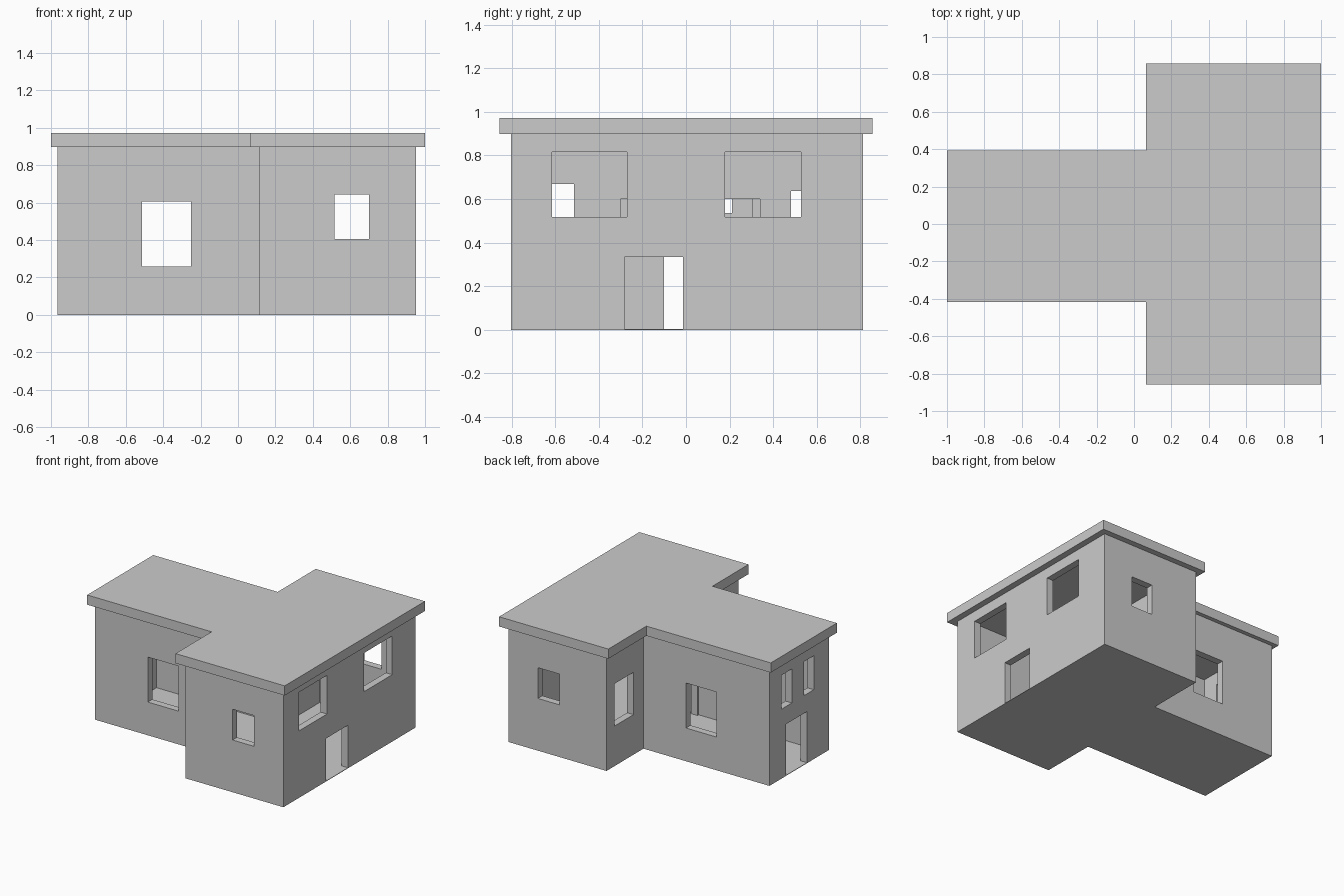
import bpy, bmesh

if "Cube" in bpy.data.objects:
    bpy.data.objects.remove(bpy.data.objects["Cube"])

WALL_TOP, ROOF_TOP, FLOOR = 0.898, 0.973, 0.004
T = 0.055                      # wall thickness
BX0, BX1, BY0, BY1 = 0.112, 0.951, -0.803, 0.812     # main block outline
WX0, WY0, WY1 = -0.966, -0.37, 0.36                  # wing outline


def box(name, x0, x1, y0, y1, z0, z1):
    bm = bmesh.new()
    bmesh.ops.create_cube(bm, size=1)
    for v in bm.verts:
        v.co = (x1 if v.co.x > 0 else x0,
                y1 if v.co.y > 0 else y0,
                z1 if v.co.z > 0 else z0)
    me = bpy.data.meshes.new(name)
    bm.to_mesh(me)
    bm.free()
    ob = bpy.data.objects.new(name, me)
    bpy.context.collection.objects.link(ob)
    return ob


def cut(target, *dims):
    cutter = box("cutter", *dims)
    cutter.hide_render = True
    mod = target.modifiers.new("opening", 'BOOLEAN')
    mod.operation, mod.solver, mod.object = 'DIFFERENCE', 'EXACT', cutter
    bpy.context.view_layer.objects.active = target
    bpy.ops.object.modifier_apply(modifier=mod.name)
    bpy.data.objects.remove(cutter)


def slab(name, outline, z0, z1):
    bm = bmesh.new()
    face = bm.faces.new([bm.verts.new((x, y, z0)) for x, y in outline])
    ext = bmesh.ops.extrude_face_region(bm, geom=[face])
    top = [g for g in ext["geom"] if isinstance(g, bmesh.types.BMVert)]
    bmesh.ops.translate(bm, verts=top, vec=(0, 0, z1 - z0))
    bmesh.ops.recalc_face_normals(bm, faces=bm.faces)
    me = bpy.data.meshes.new(name)
    bm.to_mesh(me)
    bm.free()
    ob = bpy.data.objects.new(name, me)
    bpy.context.collection.objects.link(ob)


def tee(x0, xs, x1, w0, w1, b0, b1):
    return [(x0, w0), (xs, w0), (xs, b0), (x1, b0),
            (x1, b1), (xs, b1), (xs, w1), (x0, w1)]


# Main block walls
block = box("block_walls", BX0, BX1, BY0, BY1, FLOOR, WALL_TOP)
cut(block, BX0 + T, BX1 - T, BY0 + T, BY1 - T, -0.1, 1.1)
cut(block, 0.516, 0.70, -1, 1, 0.404, 0.642)             # front and back windows
for y0, y1, z0, z1 in [(-0.615, -0.27, 0.518, 0.817),    # right windows
                       (0.18, 0.527, 0.518, 0.817),
                       (-0.283, -0.013, -0.1, 0.333)]:   # right door
    cut(block, BX1 - 0.1, BX1 + 0.1, y0, y1, z0, z1)
for y0, y1, z0, z1 in [(-0.74, -0.515, 0.33, 0.67),      # step windows
                       (0.482, 0.712, 0.31, 0.637),
                       (-0.30, 0.34, -0.1, 0.60)]:       # passage to wing
    cut(block, BX0 - 0.1, BX0 + 0.1, y0, y1, z0, z1)

# Wing walls
wing = box("wing_walls", WX0, BX0, WY0, WY1, FLOOR, WALL_TOP)
cut(wing, WX0 + T, BX0 + 0.1, WY0 + T, WY1 - T, -0.1, 1.1)
cut(wing, -0.513, -0.252, -1, 1, 0.257, 0.605)           # front and back windows
for y0, y1, z0, z1 in [(-0.183, -0.061, 0.537, 0.80),    # end windows
                       (0.085, 0.21, 0.537, 0.80),
                       (-0.10, 0.158, -0.1, 0.40)]:      # end door
    cut(wing, WX0 - 0.1, WX0 + 0.1, y0, y1, z0, z1)

# Floor and overhanging flat roof
slab("floor", tee(WX0, BX0, BX1, WY0, WY1, BY0, BY1), 0, FLOOR)
slab("roof", tee(-1, 0.065, 1, -0.416, 0.392, -0.857, 0.857), WALL_TOP, ROOF_TOP)
